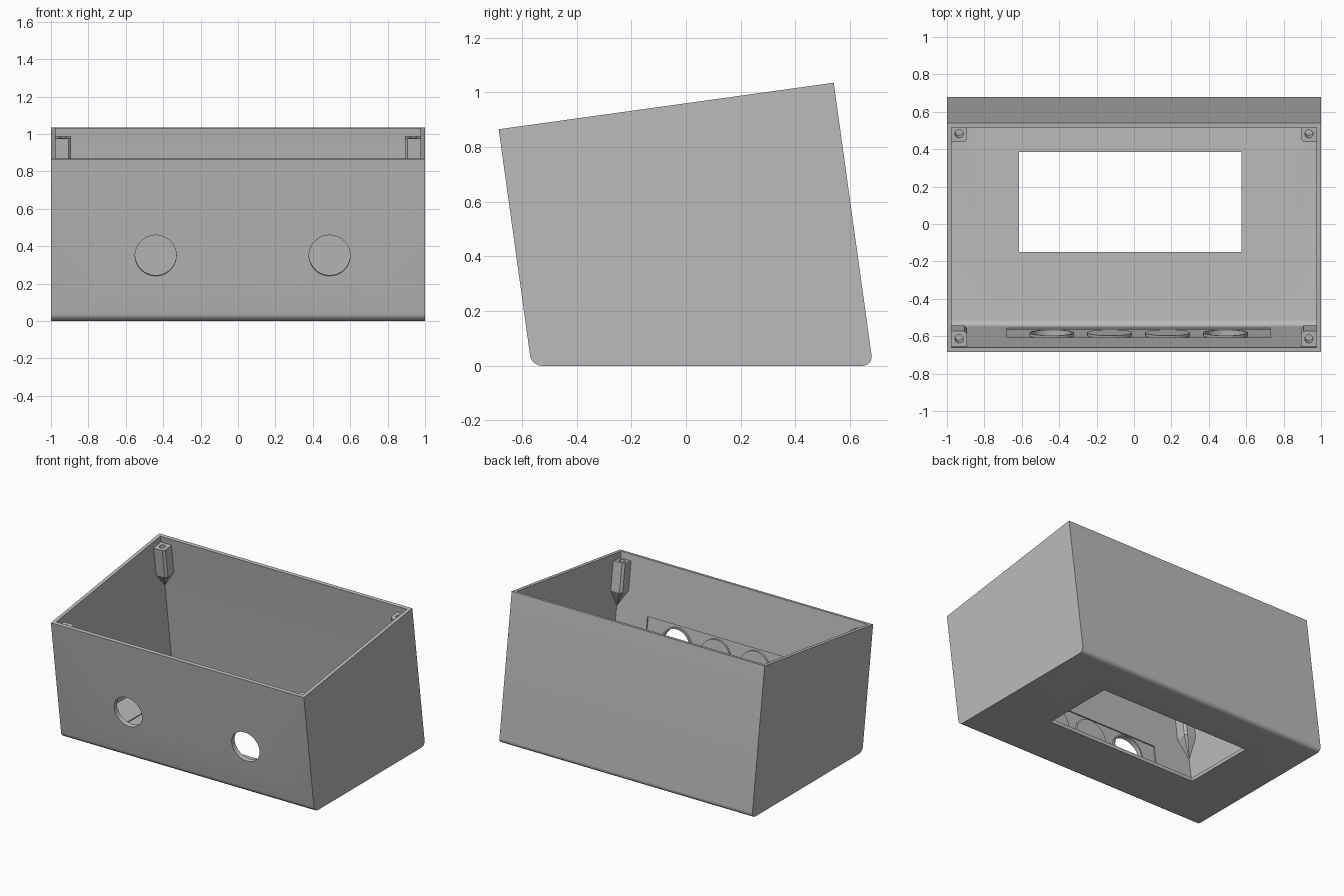
import bpy, bmesh, math
from mathutils import Matrix, Vector

if "Cube" in bpy.data.objects:
    bpy.data.objects.remove(bpy.data.objects["Cube"])

# Tilted frame: x across, a backwards along the rim, b up along the walls
TILT = math.atan2(0.17, 1.225)
C, S = math.cos(TILT), math.sin(TILT)
DEPTH, WALL = 1.237, 0.025
FRAME = Matrix.Translation((0, -0.685, 0.865)) @ Matrix.Rotation(TILT, 4, 'X')

grey = bpy.data.materials.new("plain grey")
grey.diffuse_color = (0.5, 0.5, 0.5, 1)
grey.use_nodes = True
grey.node_tree.nodes["Principled BSDF"].inputs["Base Color"].default_value = grey.diffuse_color


def finish(name, bm, matrix=None):
    if matrix:
        bm.transform(matrix)
    bmesh.ops.recalc_face_normals(bm, faces=bm.faces)
    me = bpy.data.meshes.new(name)
    bm.to_mesh(me)
    bm.free()
    me.materials.append(grey)
    ob = bpy.data.objects.new(name, me)
    bpy.context.collection.objects.link(ob)
    return ob


def box(name, lo, hi, matrix=None):
    bm = bmesh.new()
    bmesh.ops.create_cube(bm, size=1)
    for v in bm.verts:
        v.co = [(l + h) / 2 + c * (h - l) for l, h, c in zip(lo, hi, v.co)]
    return finish(name, bm, matrix)


def cylinder(name, centre, radius, length, along_a, sides):
    bm = bmesh.new()
    bmesh.ops.create_cone(bm, cap_ends=True, segments=sides, radius1=radius,
                          radius2=radius, depth=length)
    turn = Matrix.Rotation(math.pi / 2, 4, 'X') if along_a else Matrix()
    return finish(name, bm, FRAME @ Matrix.Translation(centre) @ turn)


def body(name, half_x, a0, a1, floor, top, radius):
    """Solid with tilted walls, a level floor and rounded lower edges."""
    bm = bmesh.new()
    foot = lambda a: (floor - 0.865 - a * S) / C
    pts = [(a0, foot(a0)), (a1, foot(a1)), (a1, top), (a0, top)]
    face = bm.faces.new([bm.verts.new(FRAME @ Vector((-half_x, a, b))) for a, b in pts])
    new = bmesh.ops.extrude_face_region(bm, geom=[face])["geom"]
    bmesh.ops.translate(bm, vec=(2 * half_x, 0, 0),
                        verts=[v for v in new if isinstance(v, bmesh.types.BMVert)])
    low = [e for e in bm.edges if all(abs(v.co.z - floor) < 1e-4 for v in e.verts)
           and abs(e.verts[0].co.x - e.verts[1].co.x) > 0.1]
    bmesh.ops.bevel(bm, geom=low, offset=radius, segments=8, profile=0.5, affect='EDGES')
    return finish(name, bm)


def cut(target, cutter):
    mod = target.modifiers.new("cut", 'BOOLEAN')
    mod.operation, mod.solver, mod.object = 'DIFFERENCE', 'EXACT', cutter
    bpy.context.view_layer.objects.active = target
    bpy.ops.object.modifier_apply(modifier=mod.name)
    bpy.data.objects.remove(cutter)


# Open case
case = body("case", 1.0, 0, DEPTH, 0, 0, 0.038)
cut(case, body("cavity", 1 - WALL, WALL, DEPTH - WALL, 0.025, 0.3, 0.03))

# Display opening and shallow floor pockets around it
cut(case, box("window", (-0.615, -0.15, -0.1), (0.575, 0.385, 0.1)))
for x0, x1, y0, y1 in [(-0.755, -0.66, -0.255, 0.5), (0.725, 0.815, -0.255, 0.5),
                       (-0.615, 0.68, 0.465, 0.535), (-0.615, 0.68, -0.36, -0.23)]:
    cut(case, box("pocket", (x0, y0, 0.018), (x1, y1, 0.05)))

# Pocket inside the front wall, round holes and their collars
cut(case, box("front_pocket", (-0.68, 0.017, -0.752), (0.73, 0.05, -0.385), FRAME))
parts = [case]
for x in (-0.44, -0.13, 0.18, 0.49):
    cut(case, cylinder("hole", (x, 0.0, -0.52), 0.11, 0.2, True, 48))
    collar = cylinder("hole_collar", (x, 0.0245, -0.52), 0.12, 0.017, True, 48)
    cut(collar, cylinder("hole", (x, 0.0, -0.52), 0.11, 0.2, True, 48))
    parts.append(collar)

# Corner screw posts, tapering into the corners below
for sx in (-1, 1):
    for back in (False, True):
        bm = bmesh.new()
        place = lambda p, q, b: (sx * (1 - p), DEPTH - q if back else q, b)
        n, f, c = 0.02, 0.108, 0.015
        outline = [(n, n), (f, n), (f, f - c), (f - c, f), (n, f)]
        upper = [bm.verts.new(place(p, q, -0.045)) for p, q in outline]
        lower = [bm.verts.new(place(p, q, -0.25)) for p, q in outline]
        tip = bm.verts.new(place(n, n, -0.38))
        bm.faces.new(upper)
        for i in range(5):
            j = (i + 1) % 5
            bm.faces.new((upper[i], upper[j], lower[j], lower[i]))
            bm.faces.new((lower[i], lower[j], tip))
        post = finish("screw_post", bm, FRAME)
        cut(post, cylinder("screw_hole", place(0.065, 0.065, -0.045), 0.022, 0.2, False, 16))
        parts.append(post)

# Smooth the curves, keep the edges sharp
bpy.ops.object.select_all(action='DESELECT')
for ob in parts:
    ob.select_set(True)
bpy.context.view_layer.objects.active = case
bpy.ops.object.shade_smooth_by_angle(angle=math.radians(30))
